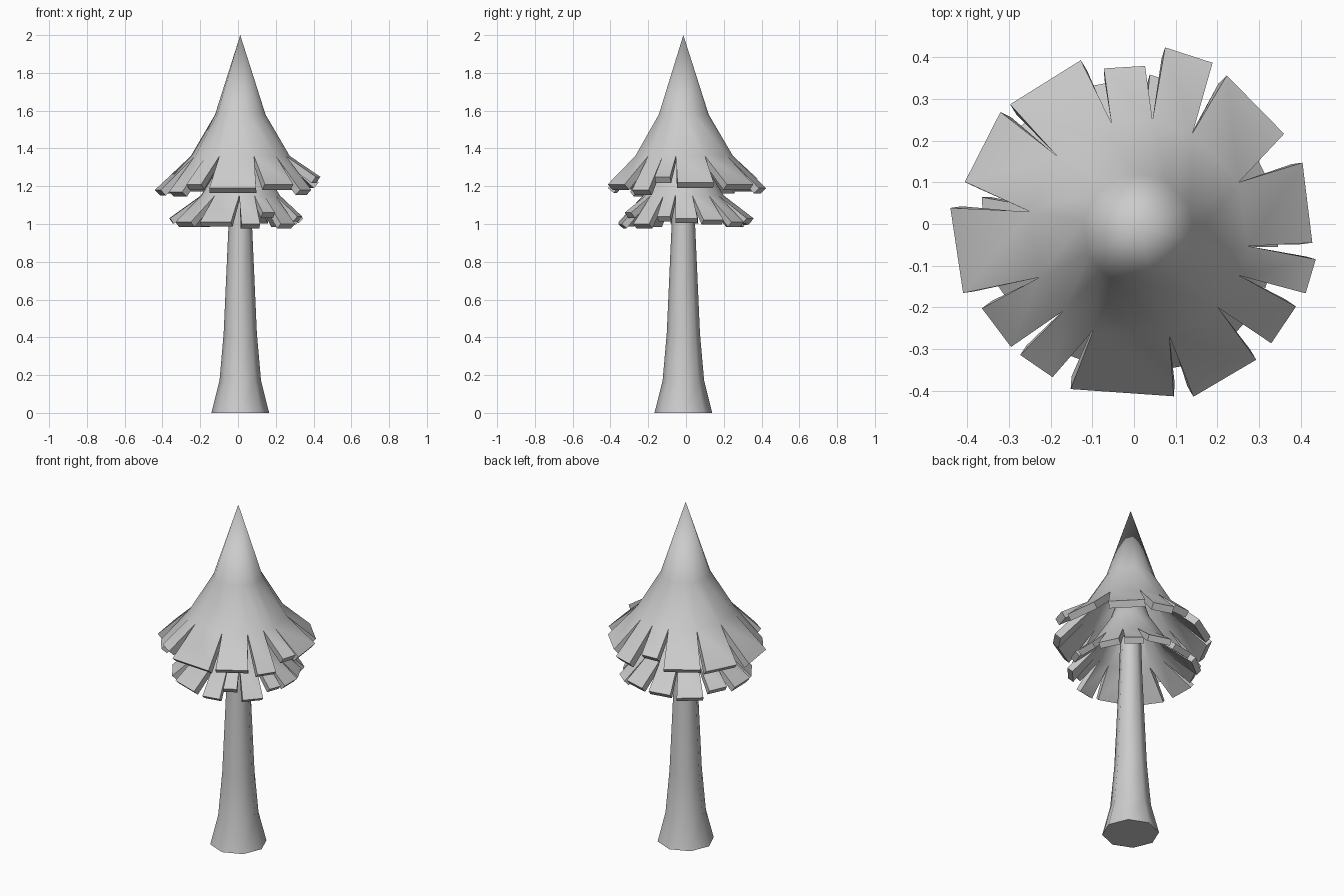
import bpy
import bmesh
from math import cos, sin, pi, radians
from mathutils import Vector

cube = bpy.data.objects.get("Cube")
if cube:
    bpy.data.objects.remove(cube, do_unlink=True)

grey = bpy.data.materials.new("plain_grey")
grey.use_nodes = True
grey.diffuse_color = (0.6, 0.6, 0.6, 1)
grey.node_tree.nodes["Principled BSDF"].inputs["Base Color"].default_value = grey.diffuse_color

AXIS = Vector((0.012, -0.014, 0))


def polar(degrees, radius, z, centre=AXIS):
    a = radians(degrees)
    return centre + Vector((radius * cos(a), radius * sin(a), z))


def make_object(name, bm, smooth_angle):
    """Turn a bmesh into a grey object with smooth shading and sharp edges."""
    bmesh.ops.recalc_face_normals(bm, faces=bm.faces)
    mesh = bpy.data.meshes.new(name)
    bm.to_mesh(mesh)
    bm.free()
    mesh.materials.append(grey)
    obj = bpy.data.objects.new(name, mesh)
    bpy.context.collection.objects.link(obj)
    bpy.ops.object.select_all(action="DESELECT")
    obj.select_set(True)
    bpy.context.view_layer.objects.active = obj
    bpy.ops.object.shade_smooth_by_angle(angle=radians(smooth_angle))
    return obj


def make_trunk(profile, sides=8):
    """Flared, closed trunk from a list of (radius, height) rings."""
    bm = bmesh.new()
    rings = [[bm.verts.new(polar(360 * i / sides, r, z)) for i in range(sides)]
             for r, z in profile]
    for low, high in zip(rings, rings[1:]):
        for i in range(sides):
            j = (i + 1) % sides
            bm.faces.new((low[i], low[j], high[j], high[i]))
    bm.faces.new(rings[0])
    bm.faces.new(rings[-1])
    return make_object("trunk", bm, 50)


def make_canopy(name, tip_z, waist, notch, flaps, thickness):
    """Hollow pointed skirt whose rim is cut into flaps.

    waist and notch are (radius, height); each flap is
    (start angle, end angle, outer radius, outer height), going round once.
    """
    bm = bmesh.new()
    tip = bm.verts.new(AXIS + Vector((0, 0, tip_z)))
    waists, notches = [], []
    for i, flap in enumerate(flaps):
        previous_end = flaps[i - 1][1] - (360 if i == 0 else 0)
        middle = (previous_end + flap[0]) / 2
        waists.append(bm.verts.new(polar(middle, *waist)))
        notches.append(bm.verts.new(polar(middle, *notch)))
    for i, (start, end, radius, z) in enumerate(flaps):
        j = (i + 1) % len(flaps)
        a = bm.verts.new(polar(start, radius, z, Vector()))
        b = bm.verts.new(polar(end, radius, z, Vector()))
        bm.faces.new((tip, waists[i], waists[j]))
        bm.faces.new((waists[i], notches[i], notches[j], waists[j]))
        bm.faces.new((notches[i], a, b, notches[j]))
    bm.normal_update()
    # Open shell: make sure it faces outwards before it gains thickness
    if sum(f.normal.z for f in bm.faces) < 0:
        bmesh.ops.reverse_faces(bm, faces=bm.faces)
    obj = make_object(name, bm, 40)
    if sum(p.normal.z for p in obj.data.polygons) < 0:
        obj.data.flip_normals()
    solid = obj.modifiers.new("thickness", "SOLIDIFY")
    solid.thickness = thickness
    solid.offset = -1
    bpy.ops.object.modifier_apply(modifier=solid.name)
    bpy.ops.object.shade_smooth_by_angle(angle=radians(40))
    return obj


make_trunk([(0.153, 0), (0.11, 0.17), (0.088, 0.42), (0.062, 1.0), (0.055, 1.25)])

# Rim flaps, anticlockwise from the model's left
upper_flaps = [
    (-6, 20, 0.43, 1.22), (31, 58, 0.42, 1.21), (64, 80, 0.43, 1.19),
    (86, 101, 0.38, 1.24), (108, 136, 0.413, 1.2), (140, 166, 0.418, 1.19),
    (175, 202, 0.442, 1.18), (209, 225, 0.417, 1.17), (229, 242, 0.416, 1.21),
    (249, 283, 0.424, 1.19), (289, 312, 0.438, 1.21), (319, 333, 0.436, 1.18),
    (338, 349, 0.444, 1.25),
]
lower_flaps = [
    (-9, 10, 0.35, 1.03), (16, 36, 0.34, 1.02), (42, 58, 0.36, 1.01),
    (63, 84, 0.36, 1.03), (90, 111, 0.35, 1.02), (117, 140, 0.36, 1.01),
    (146, 164, 0.35, 1.04), (170, 193, 0.37, 1.03), (203, 226, 0.36, 1.01),
    (236, 264, 0.36, 1.01), (273, 289, 0.36, 1.0), (292, 304, 0.35, 1.06),
    (309, 327, 0.36, 1.0), (334, 346, 0.35, 1.04),
]
make_canopy("upper_canopy", 2.0, (0.135, 1.58), (0.265, 1.36), upper_flaps, 0.04)
make_canopy("lower_canopy", 1.65, (0.11, 1.32), (0.215, 1.15), lower_flaps, 0.035)
